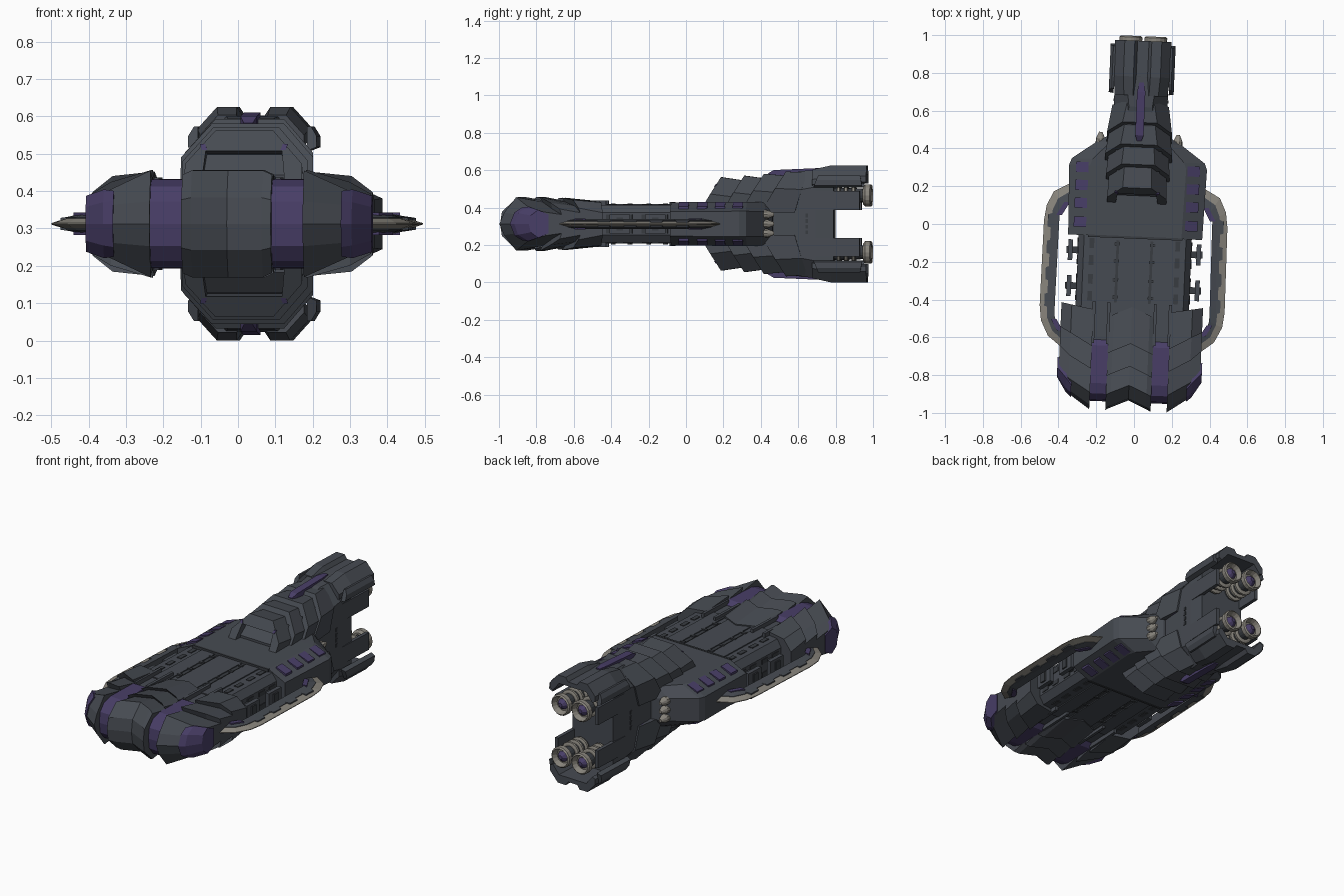
import bpy, bmesh, math
from mathutils import Matrix, Vector

if "Cube" in bpy.data.objects:
    bpy.data.objects.remove(bpy.data.objects["Cube"])

# Everything is built symmetric about the ship axis, then turned slightly and lifted
PLACE = Matrix.Translation((0.009, 0, 0.3125)) @ Matrix.Rotation(math.radians(-2.4), 4, 'Z')


def material(name, rgb):
    m = bpy.data.materials.new(name)
    m.diffuse_color = (*rgb, 1)
    m.use_nodes = True
    m.node_tree.nodes["Principled BSDF"].inputs["Base Color"].default_value = m.diffuse_color
    return m


HULL = material("hull_slate", (0.062, 0.070, 0.084))
DARK = material("dark_slate", (0.040, 0.045, 0.053))
PURPLE = material("purple", (0.065, 0.048, 0.135))
GREY = material("warm_grey", (0.25, 0.235, 0.205))


def loft(name, rings, mat, mx=False, mz=False):
    """Skin a list of equal closed rings, optionally mirrored left/right and top/bottom."""
    bm = bmesh.new()
    for sx in ((1, -1) if mx else (1,)):
        for sz in ((1, -1) if mz else (1,)):
            vs = [[bm.verts.new((x * sx, y, z * sz)) for x, y, z in r] for r in rings]
            n = len(vs[0])
            for a, b in zip(vs, vs[1:]):
                for i in range(n):
                    bm.faces.new((a[i], a[(i + 1) % n], b[(i + 1) % n], b[i]))
            bm.faces.new(vs[0])
            bm.faces.new(vs[-1])
    bmesh.ops.recalc_face_normals(bm, faces=bm.faces[:])
    me = bpy.data.meshes.new(name)
    bm.to_mesh(me)
    bm.free()
    me.materials.append(mat)
    ob = bpy.data.objects.new(name, me)
    bpy.context.collection.objects.link(ob)
    ob.matrix_world = PLACE
    return ob


def box(name, x, y, z, mat, mx=True, mz=True):
    return loft(name, [[(x[0], v, z[0]), (x[1], v, z[0]), (x[1], v, z[1]), (x[0], v, z[1])] for v in y],
                mat, mx, mz)


def column(name, stations, mat, mx=True):
    """Side profiles (y, z half) placed at several x positions and skinned across."""
    rings = []
    for u, half in stations:
        full = half + [(v, -w) for v, w in reversed(half) if w > 1e-6]
        rings.append([(u, v, w) for v, w in full])
    return loft(name, rings, mat, mx)


def octagon(v, hw, hh, cx, cz):
    q = [(hw, hh - cz), (hw - cx, hh)]
    half = q + [(-x, z) for x, z in reversed(q)]
    return [(x, v, z) for x, z in half + [(x, -z) for x, z in reversed(half)]]


def lathe(name, u, w, prof, mat, n=16, mx=True, mz=True):
    return loft(name, [[(u + r * math.cos(2 * math.pi * i / n), v, w + r * math.sin(2 * math.pi * i / n))
                        for i in range(n)] for v, r in prof], mat, mx, mz)


# --- Nose armour: centre column with chevron scales
centre = [(-.955, 0), (-.945, .07), (-.875, .143), (-.76, .122), (-.775, .144),
          (-.64, .118), (-.655, .138), (-.46, .112)]
column("nose_centre", [(u, [(v + dv, w * s) for v, w in centre]) for u, dv, s in
                       ((-.12, -.035, .92), (-.095, -.022, 1), (0, .02, 1), (.095, -.022, 1), (.12, -.035, .92))],
       HULL, False)

# Outer scale columns
inner = [(-.99, 0), (-.965, .06), (-.90, .143), (-.76, .118), (-.775, .145), (-.64, .118), (-.655, .14), (-.46, .12)]
middle = [(-.91, 0), (-.89, .05), (-.83, .09), (-.70, .078), (-.71, .112), (-.58, .095), (-.59, .128), (-.44, .115)]
outer = [(-.82, 0), (-.81, .04), (-.77, .068), (-.65, .05), (-.66, .08), (-.55, .06), (-.56, .085), (-.43, .06)]
column("nose_side_scales", [(.205, inner), (.32, middle), (.375, outer)], HULL)

# Purple bands between columns and purple cheek pieces
band = [(-.945, 0), (-.937, .06), (-.905, .1), (-.85, .118), (-.65, .12), (-.62, .10)]
column("nose_band", [(.118, band), (.207, band)], PURPLE)
column("nose_cheek", [(.305, [(-.93, 0), (-.905, .062), (-.865, .088), (-.78, .07)]),
                      (.333, [(-.905, 0), (-.885, .058), (-.83, .092), (-.74, .06)]),
                      (.383, [(-.825, 0), (-.815, .045), (-.775, .075), (-.72, .05)])], PURPLE)
for u in (.123, .202):
    box("nose_rib", (u - .008, u + .008), (-.64, -.42), (.05, .124), HULL)

# --- Middle hull
loft("core_hull", [octagon(-.86, .25, .09, .04, .04), octagon(-.6, .30, .1, .03, .04),
                   octagon(0, .30, .1, .03, .04)], HULL)
box("deck_centre", (-.075, .075), (-.5, -.05), (.05, .106), HULL, False)
box("deck_side", (.105, .19), (-.5, -.05), (.05, .106), HULL)
box("deck_groove", (.083, .097), (-.42, -.09), (.09, .102), DARK)
for v in (-.39, -.30, -.20, -.11):
    box("deck_slot", (.215, .24), (v - .026, v + .026), (.09, .104), DARK)
    box("side_slot", (.29, .304), (v - .025, v + .025), (.025, .05), DARK)
    box("deck_tick", (.08, .11), (v - .008, v + .008), (.09, .109), DARK)
for v in (-.34, -.15):
    box("gap_bracket", (.29, .36), (v - .018, v + .018), (-.035, .035), DARK, True, False)
    box("gap_plate", (.328, .352), (v - .055, v + .055), (-.05, .05), HULL, True, False)

# --- Rear wide hull with chamfered rear corners and window rows
loft("rear_hull", [octagon(-.07, .355, .115, .11, .05), octagon(.30, .365, .118, .11, .05),
                   octagon(.335, .352, .118, .11, .05), octagon(.43, .22, .116, .07, .05),
                   octagon(.47, .15, .11, .05, .05)], HULL)
box("hull_seam", (-.25, .25), (-.078, -.066), (.08, .117), DARK, False)
for v in (0, .1, .195, .29):
    loft("window", [[(.262, y, .116), (.262, y, .106), (.328, y, .079), (.328, y, .092)]
                    for y in (v - .027, v + .027)], PURPLE, True, True)
for w in (-.05, 0, .05):
    lathe("rear_thruster", .205, w, [(.40, .026), (.445, .024), (.48, .009)], GREY, 10, True, False)

# --- Side rails: grey sharp edge outside, dark frame inside
out_path = [(.35, .205), (.44, .155), (.475, .08), (.486, 0), (.490, -.45), (.48, -.53), (.44, -.61), (.35, -.68)]
in_path = [(.35, .11), (.39, .075), (.405, .03), (.405, 0), (.41, -.42), (.41, -.50), (.395, -.55), (.35, -.59)]
edge, frame = [], []
for (a, b), (c, d) in zip(out_path, in_path):
    m, k = a + (c - a) * .47, b + (d - b) * .47
    edge.append([(a, b, .002), (m, k, .014), (m, k, -.014), (a, b, -.002)])
    frame.append([(m, k, .017), (c, d, .027), (c, d, -.027), (m, k, -.017)])
loft("rail_edge", edge, GREY, True)
loft("rail_frame", frame, HULL, True)
for v in (-.42, -.28, -.14, 0):
    loft("rail_tooth", [[(.43, v - s, z), (.43, v + s, z), (.466, v + s * .7, z * .75), (.466, v - s * .7, z * .75)]
                        for s, z in ((.045, -.021), (.045, .021))], HULL, True)
for v0, v1, u0, u1 in ((.03, .10, .405, .365), (-.52, -.58, .41, .375)):
    loft("rail_corner", [[(u - .012, v, -.03), (u + .018, v, -.03), (u + .018, v, .03), (u - .012, v, .03)]
                         for v, u in ((v0, u0), (v1, u1))], PURPLE, True)

# --- Tail tower
loft("tail_body", [octagon(.23, .125, .19, .06, .06), octagon(.50, .138, .255, .07, .09),
                   octagon(.62, .142, .283, .08, .10), octagon(.70, .142, .288, .07, .09)], HULL)
loft("tail_root", [octagon(.69, .142, .288, .07, .09), octagon(.795, .135, .29, .05, .07)], HULL)


def scale_ring(v, hw, h, skew):
    """Arched shell section, open underneath, leaning backwards."""
    half = [(hw - .055, h - .055), (hw - .04, .06), (hw, .06), (hw, h - .09), (hw - .08, h)]
    pts = half + [(-x, z) for x, z in reversed(half)]
    return [(x, v + skew * (z - .1), z) for x, z in pts]


# Overlapping tail scales, front edges raked back
for v0, v1, hw0, hw1, h0, h1 in ((.10, .32, .157, .15, .25, .225), (.22, .42, .168, .155, .258, .238),
                                 (.32, .52, .177, .155, .268, .255), (.43, .60, .172, .15, .280, .274)):
    loft("tail_scale", [scale_ring(v0, hw0, h0, .6), scale_ring(v1, hw1, h1, .3)], HULL, False, True)
# Sloping floor under the first scale
loft("tail_prow", [[(-.11, v, .06), (.11, v, .06), (.11, v, h), (-.11, v, h)] for v, h in
                   ((.15, .13), (.20, .185), (.26, .19))], HULL, False, True)
loft("scale_marker", [[(x, .10 + .6 * (z - .1) + d, z) for x, z in
                       ((.098, .198), (.112, .198), (.118, .213), (.104, .213))] for d in (-.004, .004)],
     PURPLE, True, True)

# Purple spine and small markers
loft("tail_spine", [[(-a, v, .2), (a, v, .2), (a, v, h), (-a, v, h)] for v, a, h in
                    ((.44, .012, .27), (.47, .022, .288), (.70, .022, .298), (.75, .012, .296))],
     PURPLE, False, True)
box("tail_marker", (.13, .146), (.54, .57), (.06, .085), PURPLE)
for w in (-.045, -.015, .015, .045):
    box("tail_vent", (.13, .146), (.645, .66), (w - .01, w + .01), DARK, True, False)
    box("hull_vent", (.13, .153), (.44, .468), (w - .008, w + .008), DARK, True, False)

# Engine hood, side flaps and side fences (open towards the middle)
hood = [(.15, .225), (.15, .255), (.098, .3125), (.045, .3125), (.03, .29)]
under = [(.13, .215), (.09, .265)]
ring = hood + [(-x, z) for x, z in reversed(hood)] + [(-x, z) for x, z in under] + list(reversed(under))
loft("engine_hood", [[(x * s, v, z * t) for x, z in ring] for v, s, t in
                     ((.68, .93, .93), (.78, 1, 1), (.97, 1, 1))], HULL, False, True)
flap = [(.146, .195), (.172, .205), (.172, .235), (.157, .26), (.146, .26)]
loft("engine_flap", [[(x, v + (z - .2) * k, z) for x, z in flap] for v, k in ((.69, .4), (.95, -.2))],
     HULL, True, True)
box("engine_fence", (.122, .142), (.66, .935), (.075, .175), HULL)

# Four engines: dark tube, ribs, nozzle ring and purple core
lathe("engine_tube", .066, .152, [(.75, .044), (.955, .036)], DARK)
for v in (.82, .86, .90):
    lathe("engine_rib", .066, .152, [(v - .01, .046), (v - .006, .057), (v + .006, .057), (v + .01, .046)], GREY)
lathe("engine_nozzle", .066, .152, [(.95, .046), (.962, .06), (.988, .06), (.995, .052), (.965, .04)], GREY)
lathe("engine_core", .066, .152, [(.95, .034), (.972, .03), (.99, .012)], PURPLE, 8)
